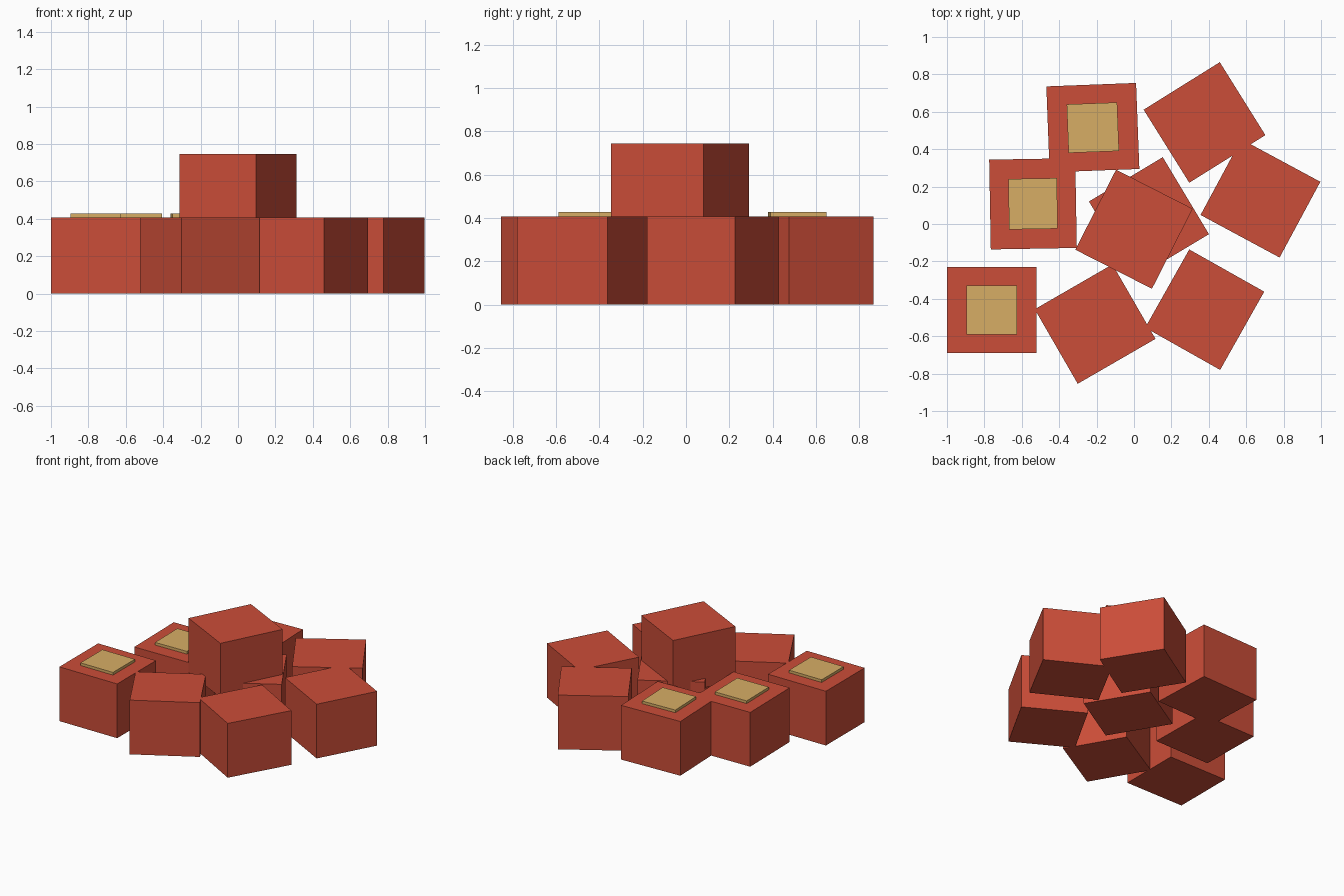
import bpy
from math import radians

if "Cube" in bpy.data.objects:
    bpy.data.objects.remove(bpy.data.objects["Cube"])


def material(name, color):
    m = bpy.data.materials.new(name)
    m.diffuse_color = color
    m.use_nodes = True
    m.node_tree.nodes["Principled BSDF"].inputs["Base Color"].default_value = m.diffuse_color
    return m


RED = material("red_paint", (0.60, 0.075, 0.04, 1))
TAN = material("tan_panel", (0.68, 0.42, 0.13, 1))

W, D, H = 0.48, 0.46, 0.407          # crate size
PANEL_W, PANEL_D, PANEL_H = 0.27, 0.26, 0.02


def block(name, size, x, y, bottom, angle, mat):
    bpy.ops.mesh.primitive_cube_add(size=1)
    ob = bpy.context.object
    ob.name = name
    for v in ob.data.vertices:
        v.co = (v.co.x * size[0], v.co.y * size[1], (v.co.z + 0.5) * size[2])
    ob.location = (x, y, bottom)
    ob.rotation_euler.z = radians(angle)
    ob.data.materials.append(mat)
    return ob


# Crates: name, x, y, bottom, turn, has lid panel
crates = [
    ("front_left_crate", -0.76, -0.46, 0, 0, True),
    ("left_crate", -0.54, 0.108, 0, 91, True),
    ("back_left_crate", -0.22, 0.515, 0, 2.2, True),
    ("back_right_crate", 0.377, 0.543, 0, 32, False),
    ("right_crate", 0.676, 0.137, 0, -28.3, False),
    ("centre_crate", 0.08, 0.033, 0, 121, False),
    ("front_crate", -0.208, -0.535, 0, 30, False),
    ("front_right_crate", 0.378, -0.458, 0, 60.6, False),
    ("top_crate", 0.0, -0.028, 0.745 - H, 63, False),
]

for name, x, y, bottom, angle, has_panel in crates:
    block(name, (W, D, H), x, y, bottom, angle, RED)
    # Thin raised panel on the lid
    if has_panel:
        block(name + "_lid_panel", (PANEL_W, PANEL_D, PANEL_H),
              x, y, bottom + H, angle, TAN)
